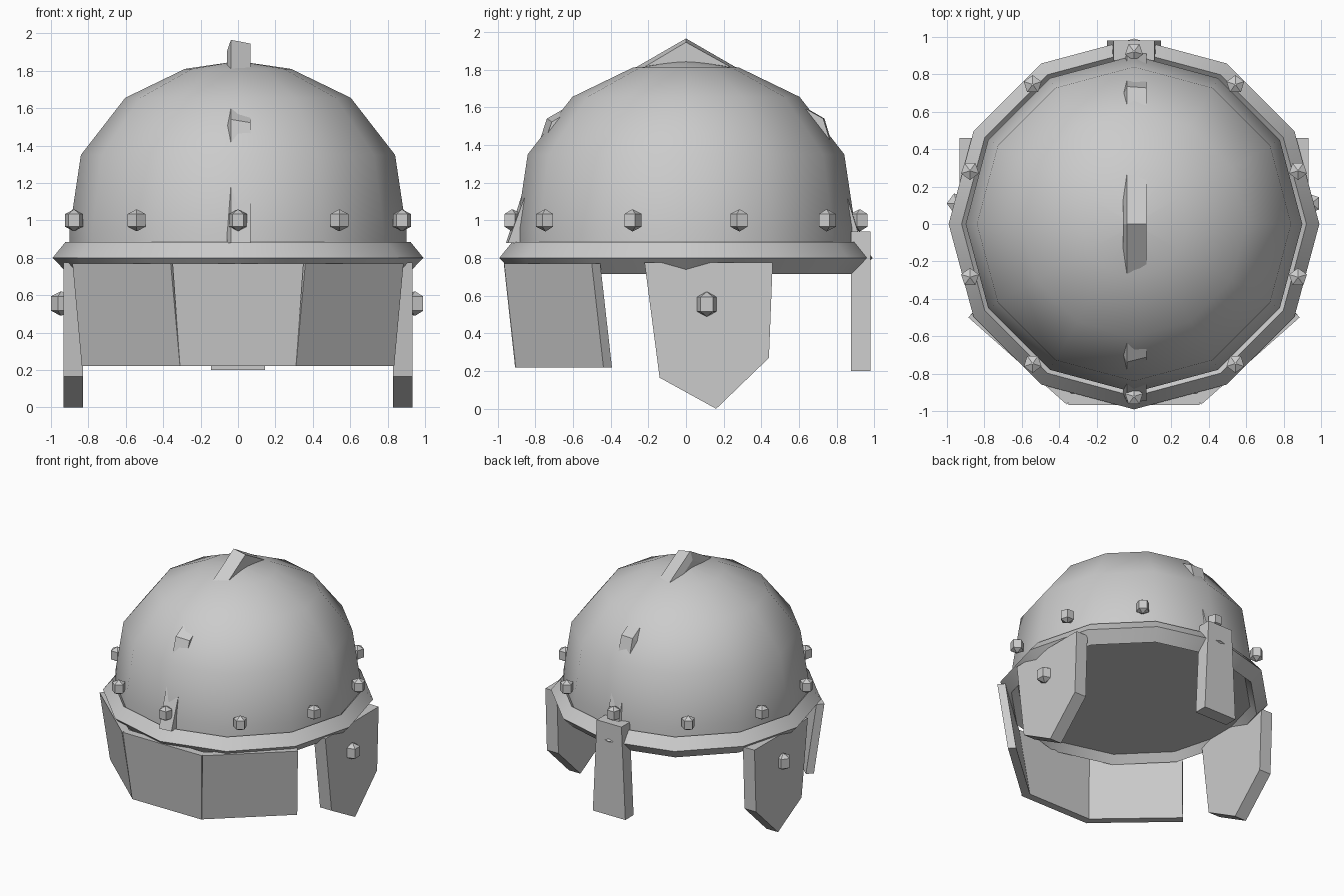
import bpy, bmesh, math
from math import sin, cos, pi

if "Cube" in bpy.data.objects:
    bpy.data.objects.remove(bpy.data.objects["Cube"])

GREY = (0.6, 0.6, 0.6, 1.0)
steel = bpy.data.materials.new("grey_steel")
steel.use_nodes = True
steel.diffuse_color = GREY
steel.node_tree.nodes["Principled BSDF"].inputs["Base Color"].default_value = GREY


def loft(name, loops, closed=False):
    """Skin matching loops of points; cap the ends unless closed into a ring."""
    bm = bmesh.new()
    rows = [[bm.verts.new(p) for p in loop] for loop in loops]
    n = len(rows[0])
    pairs = list(zip(rows, rows[1:])) + ([(rows[-1], rows[0])] if closed else [])
    for a, b in pairs:
        for i in range(n):
            j = (i + 1) % n
            bm.faces.new((a[i], a[j], b[j], b[i]))
    if not closed:
        bm.faces.new(rows[0])
        bm.faces.new(rows[-1])
    bmesh.ops.recalc_face_normals(bm, faces=bm.faces)
    mesh = bpy.data.meshes.new(name)
    bm.to_mesh(mesh)
    bm.free()
    mesh.materials.append(steel)
    obj = bpy.data.objects.new(name, mesh)
    bpy.context.collection.objects.link(obj)
    return obj


def circle(r, z, sides=12, turn=0.0, x=0.0, y=0.0):
    angles = [turn + 2 * pi * i / sides for i in range(sides)]
    return [(x + r * cos(a), y + r * sin(a), z) for a in angles]


def smooth(obj):
    bpy.ops.object.select_all(action="DESELECT")
    obj.select_set(True)
    bpy.context.view_layer.objects.active = obj
    bpy.ops.object.shade_smooth_by_angle(angle=math.radians(45))


def rivet(name, x, y, z, size, turn):
    """Five-sided stud with shallow pointed ends."""
    shape = [(0.003, -0.058), (0.05, -0.034), (0.05, 0.034), (0.003, 0.058)]
    loft(name, [circle(r * size, z + h * size, 5, turn, x, y) for r, h in shape])


# Smooth bowl with a closed flat underside
profile = [(0.9, 0.775), (0.9, 0.95), (0.84, 1.35), (0.603, 1.655),
           (0.283, 1.81), (0.01, 1.85)]
smooth(loft("dome", [circle(r, z) for r, z in profile]))

# Diamond-section rim
smooth(loft("rim", [circle(r, z) for r, z in
                    ((0.991, 0.8), (0.922, 0.885), (0.84, 0.8), (0.91, 0.715))], closed=True))

# Rivets round the dome
for i in range(10):
    a = pi / 2 + i * pi / 5
    rivet("dome_rivet", 0.922 * cos(a), 0.922 * sin(a), 1.0, 1.0, a + pi)

# Cheek guards with rivets
cheek = [(-0.22, 0.775), (0.46, 0.775), (0.44, 0.27), (0.16, 0.0), (-0.14, 0.165)]
for side, s in (("left", 1), ("right", -1)):
    loft(side + "_cheek_guard", [[(s * x, y, z) for y, z in cheek] for x in (0.83, 0.933)])
    rivet(side + "_cheek_rivet", s * 0.945, 0.11, 0.555, 1.12, pi)


# Face guard plates, leaning inward towards the bottom
def plate(name, corners, lean, inset):
    (x0, y0), (x1, y1) = corners

    def level(z, dx0, dx1, dy):
        a, b = (x0 + dx0, y0 + dy), (x1 + dx1, y1 + dy)
        ix, iy = inset
        return [(*a, z), (*b, z), (b[0] - ix, b[1] + iy, z), (a[0] - ix, a[1] + iy, z)]
    loft(name, [level(0.77, 0, 0, 0), level(0.22, *lean)])


plate("front_guard", ((-0.35, -0.967), (0.35, -0.967)), (0.04, -0.04, 0.06), (0, 0.06))
for side, s in (("left", 1), ("right", -1)):
    plate(side + "_front_guard", ((s * 0.36, -0.965), (s * 0.885, -0.5)),
          (-0.05 * s, -0.05 * s, 0.062), (0.04 * s, 0.045))

# Tapered neck guard at the back
loft("neck_guard", [[(-w, 0.875, z), (w, 0.875, z), (w, 0.98, z), (-w, 0.98, z)]
                    for w, z in ((0.145, 0.2), (0.11, 0.94))])


# Slightly twisted faceted ridge strap that breaks through the bowl at its corners
def ridge_side(x, k, outline):
    return [(x, y * k, 0.88 + (z - 0.88) * k) for y, z in outline]


high = [(-0.955, 0.88), (-0.738, 1.54), (0, 1.965), (0.735, 1.54), (0.93, 0.88)]
low = [(-0.945, 0.88), (-0.712, 1.522), (0, 1.945), (0.728, 1.54), (0.93, 0.88)]
loft("ridge", [ridge_side(-0.06, 0.94, high), ridge_side(-0.038, 1.0, high),
               ridge_side(0.067, 1.0, low)])
